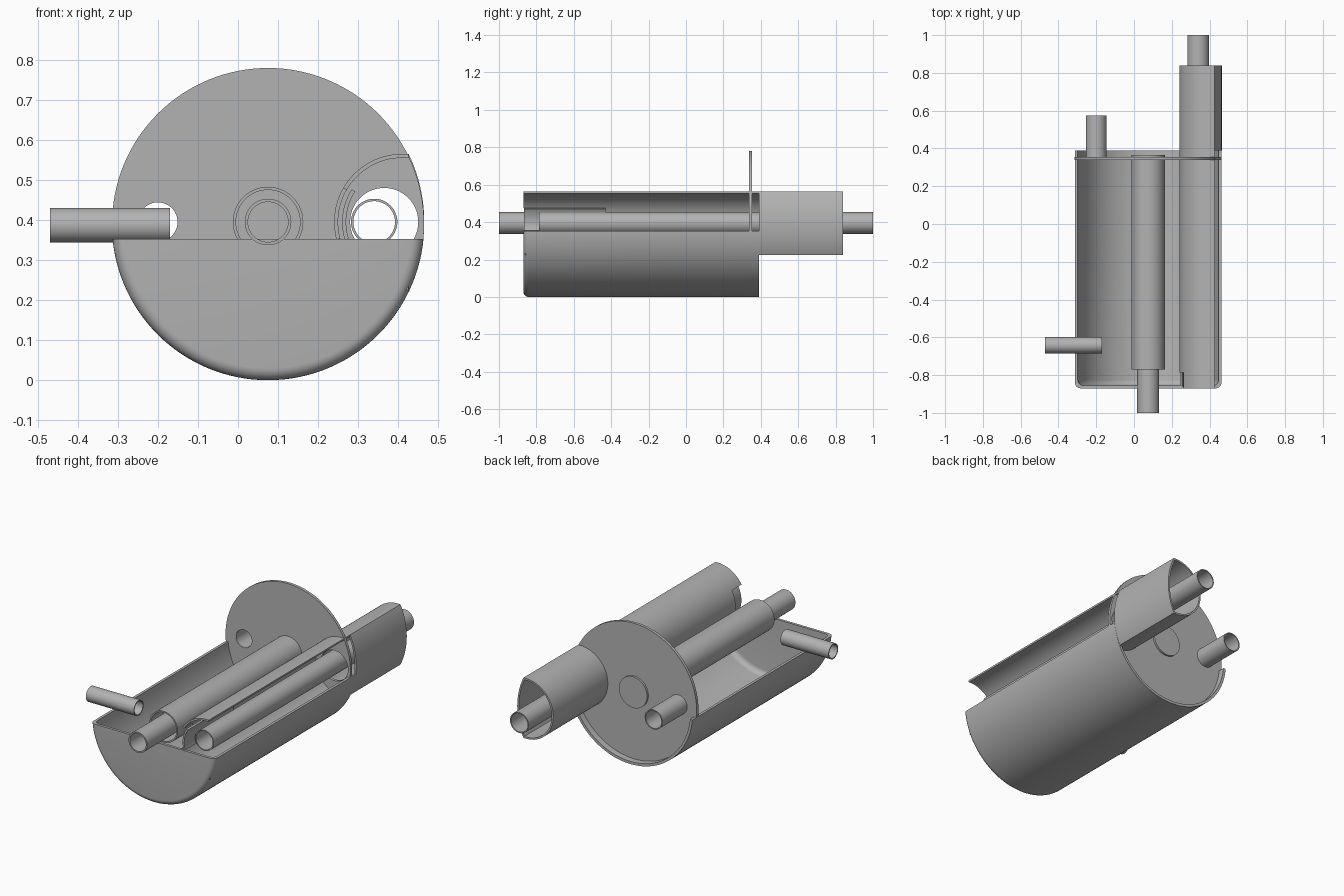
import bpy, bmesh, math
from mathutils import Matrix

if "Cube" in bpy.data.objects:
    bpy.data.objects.remove(bpy.data.objects["Cube"], do_unlink=True)

grey = bpy.data.materials.new("plain_grey")
grey.use_nodes = True
grey.diffuse_color = (0.45, 0.45, 0.45, 1)
grey.node_tree.nodes["Principled BSDF"].inputs["Base Color"].default_value = grey.diffuse_color

AXIS_X, AXIS_Z, RADIUS, WALL = 0.075, 0.39, 0.39, 0.015
PIPE_Z = 0.395
BACK, FRONT, RIM = 0.39, -0.87, 0.352


def finish(name, bm):
    bmesh.ops.recalc_face_normals(bm, faces=bm.faces)
    mesh = bpy.data.meshes.new(name)
    bm.to_mesh(mesh)
    bm.free()
    mesh.materials.append(grey)
    obj = bpy.data.objects.new(name, mesh)
    bpy.context.collection.objects.link(obj)
    bpy.ops.object.select_all(action='DESELECT')
    obj.select_set(True)
    bpy.context.view_layer.objects.active = obj
    bpy.ops.object.shade_smooth_by_angle(angle=math.radians(30))
    return obj


def lathe(profile, x, z, closed, steps=64):
    """Revolve (radius, y) points about an axis parallel to y."""
    bm = bmesh.new()
    rings = []
    for i in range(steps):
        a = math.tau * i / steps
        rings.append([bm.verts.new((x + r * math.cos(a), y, z + r * math.sin(a)))
                      for r, y in profile])
    count = len(profile)
    for i in range(steps):
        p, q = rings[i], rings[(i + 1) % steps]
        for j in range(count if closed else count - 1):
            k = (j + 1) % count
            bm.faces.new((p[j], p[k], q[k], q[j]))
    bmesh.ops.remove_doubles(bm, verts=bm.verts, dist=1e-5)
    return bm


def pipe_mesh(x, z, r, wall, y0, y1):
    return lathe([(r, y0), (r, y1), (r - wall, y1), (r - wall, y0)], x, z, True)


def band(name, x, z, r, wall, a0, a1, y0, y1, steps=32):
    """Curved wall: an arc of a tube, angles in degrees."""
    bm = bmesh.new()
    rows = []
    for i in range(steps + 1):
        a = math.radians(a0 + (a1 - a0) * i / steps)
        rows.append([bm.verts.new((x + q * math.cos(a), y, z + q * math.sin(a)))
                     for q, y in ((r, y0), (r, y1), (r - wall, y1), (r - wall, y0))])
    for p, q in zip(rows, rows[1:]):
        for j in range(4):
            k = (j + 1) % 4
            bm.faces.new((p[j], p[k], q[k], q[j]))
    bm.faces.new(rows[0])
    bm.faces.new(rows[-1])
    return finish(name, bm)


# Trough-shaped body: a revolved cup with rounded front edge, cut level at the rim
def fillet(r, y, size):
    return [(r - size + size * math.sin(t), y + size - size * math.cos(t))
            for t in (math.pi / 2 * i / 6 for i in range(7))]


outer = [(0, FRONT)] + fillet(RADIUS, FRONT, 0.03) + [(RADIUS, BACK)]
inner = [(0, FRONT + WALL)] + fillet(RADIUS - WALL, FRONT + WALL, 0.03) + [(RADIUS - WALL, BACK)]
bm = lathe(outer + inner[::-1], AXIS_X, AXIS_Z, False, 128)
cut = bmesh.ops.bisect_plane(bm, geom=bm.verts[:] + bm.edges[:] + bm.faces[:],
                             plane_co=(0, 0, RIM), plane_no=(0, 0, 1), clear_outer=True)
edges = [e for e in cut["geom_cut"] if isinstance(e, bmesh.types.BMEdge)]
bmesh.ops.triangle_fill(bm, edges=edges, use_beauty=True)
finish("body_trough", bm)

# Round bulkhead with two holes
bm = bmesh.new()
edges = []
for x, z, r in ((AXIS_X, AXIS_Z, RADIUS - 0.0005), (-0.2, PIPE_Z, 0.05), (0.365, PIPE_Z, 0.085)):
    steps = 128
    loop = [bm.verts.new((x + r * math.cos(math.tau * i / steps), 0.338,
                          z + r * math.sin(math.tau * i / steps))) for i in range(steps)]
    edges += [bm.edges.new((loop[i], loop[(i + 1) % steps])) for i in range(steps)]
bmesh.ops.triangle_fill(bm, edges=edges, use_beauty=True, normal=(0, -1, 0))
grown = bmesh.ops.extrude_face_region(bm, geom=bm.faces[:], use_keep_orig=True)
bmesh.ops.translate(bm, vec=(0, 0.016, 0),
                    verts=[v for v in grown["geom"] if isinstance(v, bmesh.types.BMVert)])
finish("bulkhead_disc", bm)

# Central pipe: narrow inlet inside a wider tube capped behind the bulkhead
finish("centre_inlet_pipe", pipe_mesh(AXIS_X, PIPE_Z, 0.058, 0.008, -1, 0.345))
finish("centre_wide_tube", lathe([(0, 0.365), (0.088, 0.365), (0.088, -0.77),
                                  (0.08, -0.77), (0.08, 0.345), (0, 0.345)],
                                 AXIS_X, PIPE_Z, False))

# Long pipe in the side channel, and the short rear pipe
finish("channel_pipe", pipe_mesh(0.34, PIPE_Z, 0.058, 0.006, -0.785, 1))
finish("rear_outlet_pipe", pipe_mesh(-0.2, PIPE_Z, 0.055, 0.006, 0.34, 0.575))

# Crosswise pipe near the front
bm = pipe_mesh(-0.642, 0.387, 0.043, 0.006, 0.17, 0.47)
bm.transform(Matrix.Rotation(math.pi / 2, 4, 'Z'))
finish("side_pipe", bm)

# Side channel: curved inner wall with a notch at its front end
CX, CR, END = 0.41, 0.17, 0.84
band("channel_wall_top", CX, PIPE_Z, CR, 0.01, 84.6, 150, FRONT, END)
band("channel_wall_middle", CX, PIPE_Z, CR, 0.01, 150, 194.6, -0.785, END)
band("channel_wall_bottom", CX, PIPE_Z, CR, 0.01, 194.6, 275.4, FRONT + 0.01, END)
band("channel_liner", CX, PIPE_Z, 0.15, 0.01, 147, 197, FRONT + 0.005, -0.43)

# Outer wall of the rear sleeve, following the body curve
band("sleeve_outer_wall", AXIS_X, PIPE_Z, RADIUS, 0.01, -25.8, 25.8, BACK, END)
